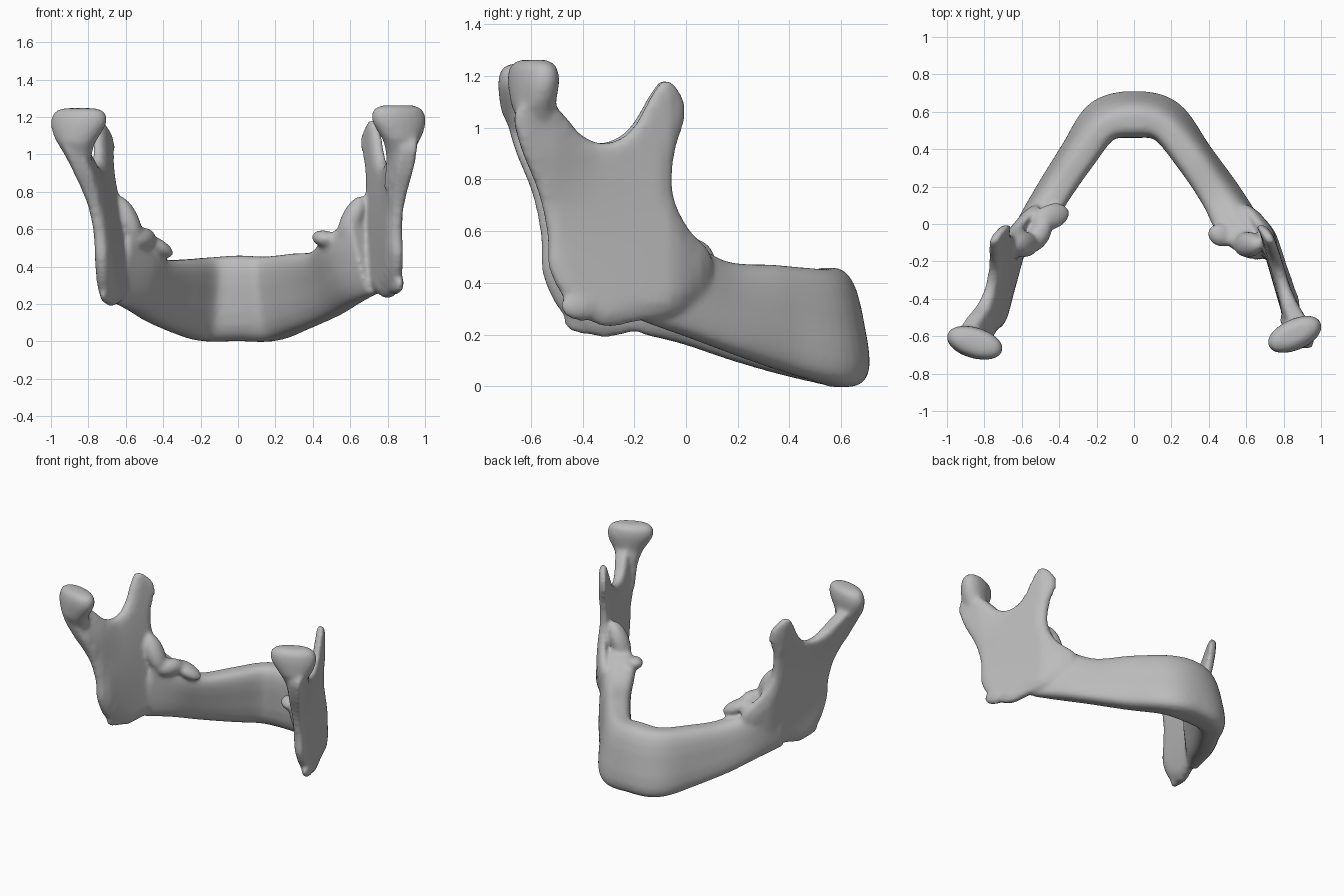
import bpy, bmesh, math
from mathutils import Vector, Matrix
from mathutils.geometry import intersect_point_line

cube = bpy.data.objects.get("Cube")
if cube:
    bpy.data.objects.remove(cube)

bone = bpy.data.materials.new("bone_grey")
bone.use_nodes = True
COLOR = (0.5, 0.5, 0.5, 1)
bone.diffuse_color = COLOR
bone.node_tree.nodes["Principled BSDF"].inputs["Base Color"].default_value = COLOR

mesh = bpy.data.meshes.new("lower_jaw_bone")
bm = bmesh.new()


def spline(points, steps, closed=False):
    """Smooth curve through points of any dimension."""
    n, out = len(points), []
    pick = (lambda i: points[i % n]) if closed else (lambda i: points[max(0, min(n - 1, i))])
    for i in range(n if closed else n - 1):
        a, b, c, d = (pick(i + k) for k in (-1, 0, 1, 2))
        for s in range(steps):
            t = s / steps
            out.append([q + t / 2 * (r - p + t * (2 * p - 5 * q + 4 * r - u + t * (3 * (q - r) + u - p)))
                        for p, q, r, u in zip(a, b, c, d)])
    return out if closed else out + [list(points[-1])]


def loft(target, rings):
    """Closed skin over a row of equal rings."""
    rows = [[target.verts.new(p) for p in ring] for ring in rings]
    n = len(rows[0])
    for lo, hi in zip(rows, rows[1:]):
        for i in range(n):
            target.faces.new((lo[i], lo[(i + 1) % n], hi[(i + 1) % n], hi[i]))
    target.faces.new(rows[0][::-1])
    target.faces.new(rows[-1])


def rounded(power, count=20):
    """Unit rounded-square loop."""
    for i in range(count):
        a = 2 * math.pi * (i + 0.5) / count
        yield [math.copysign(abs(f) ** power, f) for f in (math.cos(a), math.sin(a))]


def clamp(v):
    return max(0, min(1, v))


def blob(center, size, turn=0, tilt=0):
    m = (Matrix.Translation(center) @ Matrix.Rotation(math.radians(turn), 4, "Z")
         @ Matrix.Rotation(math.radians(tilt), 4, "Y") @ Matrix.Diagonal((*size, 1)))
    bmesh.ops.create_icosphere(bm, subdivisions=3, radius=1, matrix=m)


# Curved body: lower centre x y z, upper centre x y z, lower and upper half width
left_body = [
    (0.185, 0.575, 0.00, 0.15, 0.515, 0.455, 0.115, 0.09),
    (0.35, 0.37, 0.06, 0.30, 0.34, 0.47, 0.09, 0.095),
    (0.51, 0.17, 0.13, 0.43, 0.14, 0.485, 0.08, 0.10),
    (0.63, -0.02, 0.20, 0.53, -0.02, 0.575, 0.075, 0.12),
    (0.73, -0.17, 0.25, 0.65, -0.15, 0.66, 0.05, 0.07)]
right_body = [
    (-0.18, 0.575, 0.00, -0.15, 0.515, 0.45, 0.115, 0.09),
    (-0.32, 0.39, 0.04, -0.28, 0.35, 0.44, 0.09, 0.09),
    (-0.46, 0.18, 0.10, -0.40, 0.17, 0.44, 0.08, 0.085),
    (-0.56, 0.00, 0.16, -0.51, 0.01, 0.50, 0.075, 0.09),
    (-0.65, -0.17, 0.20, -0.62, -0.13, 0.65, 0.05, 0.06)]
chin = [(0, 0.605, 0.00, 0, 0.55, 0.46, 0.13, 0.10)]
stations = spline(right_body[::-1] + chin + left_body, 6)
rings = []
for i, st in enumerate(stations):
    before, after = stations[max(i - 1, 0)], stations[min(i + 1, len(stations) - 1)]
    along = Vector((after[0] - before[0], after[1] - before[1], 0)).normalized()
    across = Vector((along.y, -along.x, 0))
    low, high = Vector(st[:3]), Vector(st[3:6])
    ring = []
    for c, s in rounded(0.6):
        t = (s + 1) / 2
        width = st[6] + (st[7] - st[6]) * t
        ring.append(low.lerp(high, t) + across * c * width)
    rings.append(ring)
loft(bm, rings)

# Upright branch outline (y, z): front edge, front spike, notch, neck, back edge, angle
branch = [(0.10, 0.50), (0.01, 0.61), (-0.05, 0.74), (-0.045, 0.90), (-0.005, 1.04),
          (-0.02, 1.13), (-0.08, 1.185), (-0.13, 1.13), (-0.19, 1.02), (-0.25, 0.96),
          (-0.33, 0.94), (-0.41, 0.975), (-0.465, 1.04), (-0.56, 1.12), (-0.66, 1.06),
          (-0.64, 0.93), (-0.57, 0.75), (-0.535, 0.58), (-0.53, 0.46), (-0.47, 0.34),
          (-0.38, 0.26), (-0.30, 0.23), (-0.20, 0.25), (-0.05, 0.28), (0.07, 0.36)]


def upright(side, base, slope, lean, bow, back, drop):
    outline = []
    for y, z in spline(branch, 4, closed=True):
        y -= back * clamp(-y / 0.4)
        z -= drop * clamp((0.6 - z) / 0.3)
        outline.append(Vector((0, y, z)))
    plate = bmesh.new()
    loft(plate, [[(k, p.y, p.z) for p in outline] for k in (-1, 1)])
    # Cut into a fine grid so that it can bend and swell
    for axis, start in ((1, -0.7), (2, 0.2)):
        for i in range(26):
            normal = Vector((0, axis == 1, axis == 2))
            bmesh.ops.bisect_plane(plate, geom=plate.verts[:] + plate.edges[:] + plate.faces[:],
                                   plane_co=normal * (start + i * 0.04), plane_no=normal)
    for v in plate.verts:
        k, y, z = v.co
        flat = Vector((0, y, z))
        edge = 1
        for a, b in zip(outline, outline[1:] + outline[:1]):
            near, t = intersect_point_line(flat, a, b)
            edge = min(edge, (flat - a.lerp(b, clamp(t))).length)
        neck = 0.02 * clamp((z - 0.7) / 0.2) * clamp((-y - 0.35) / 0.15)
        full = 0.055 - 0.02 * z + neck
        middle = base + slope * y + lean * z + bow * (z - 0.62) ** 2 * clamp(-y / 0.5)
        middle -= 0.5 * max(0, y + 0.04)
        v.co.x = side * (middle + k * min(full, 0.02 + neck + 0.6 * edge))
    plate.to_mesh(mesh)
    plate.free()
    bm.from_mesh(mesh)


upright(1, 0.70, -0.29, -0.01, 0.2, 0, 0)
upright(-1, 0.55, -0.20, 0.135, 0.35, 0.025, 0.04)

# Joint heads: height, half length, half depth, inward shift of each slice
head = [(1.262, 0.09, 0.035, 0.005), (1.24, 0.14, 0.07, 0.005), (1.185, 0.155, 0.082, 0.0),
        (1.12, 0.13, 0.08, -0.01), (1.06, 0.095, 0.075, -0.015), (0.97, 0.06, 0.06, -0.015),
        (0.82, 0.03, 0.03, 0.0)]


def joint(side, x, y, turn, drop):
    m = Matrix.Rotation(math.radians(turn), 3, "Z")
    slices = []
    for z, a, b, shift in spline(head, 3):
        fall = max(0, 1.08 - z)
        mid = Vector((side * (x - shift - 0.2 * fall), y + 0.3 * fall, z - drop))
        slices.append([mid + m @ Vector((c * a, s * b, 0)) for c, s in rounded(0.95)])
    loft(bm, slices)


joint(1, 0.86, -0.59, 25, 0)
joint(-1, 0.852, -0.635, -17, 0.015)

# Bony ledges behind the ridge, and the ridge running up to the front spike
blob((0.46, -0.06, 0.55), (0.07, 0.06, 0.045), -30, 10)
blob((0.61, -0.11, 0.65), (0.06, 0.07, 0.14), 0, 25)
blob((-0.44, 0.04, 0.51), (0.11, 0.07, 0.045), 20, 28)
blob((-0.51, -0.06, 0.55), (0.06, 0.10, 0.06), -30)
blob((-0.59, -0.11, 0.65), (0.06, 0.07, 0.14), 0, -25)
# Rough muscle bumps at the lower back corners
blob((0.845, -0.40, 0.31), (0.035, 0.09, 0.06), 17)
blob((-0.70, -0.38, 0.25), (0.03, 0.10, 0.05), -15)

bmesh.ops.recalc_face_normals(bm, faces=bm.faces)
bm.to_mesh(mesh)
bm.free()
mesh.materials.append(bone)
jaw = bpy.data.objects.new("lower_jaw_bone", mesh)
bpy.context.collection.objects.link(jaw)

# Fuse the parts into one smooth surface
fuse = jaw.modifiers.new("fuse", "REMESH")
fuse.mode = "VOXEL"
fuse.voxel_size = 0.012
fuse.use_smooth_shade = True
soften = jaw.modifiers.new("soften", "SMOOTH")
soften.factor = 0.5
soften.iterations = 14
